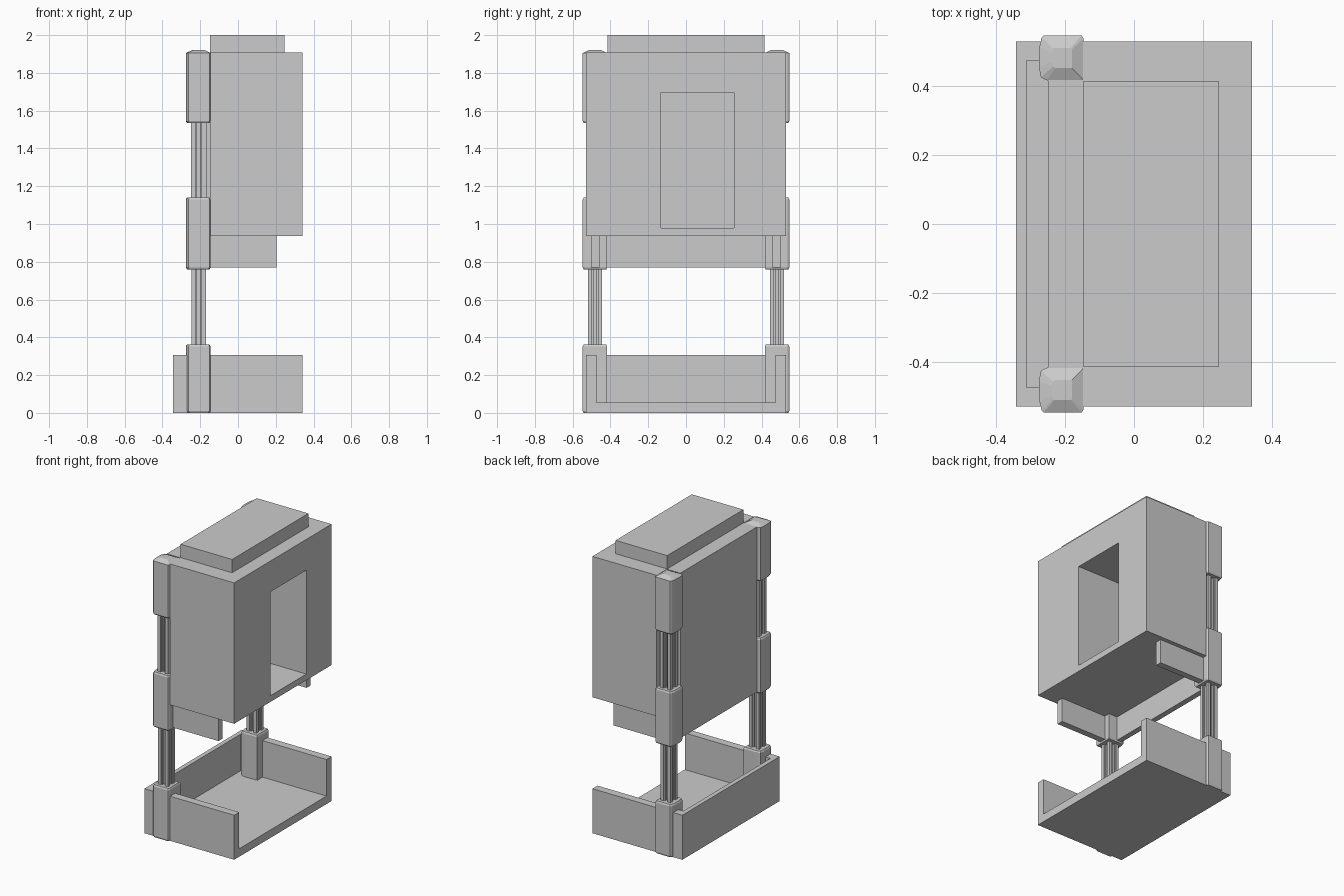
import bpy, bmesh

if "Cube" in bpy.data.objects:
    bpy.data.objects.remove(bpy.data.objects["Cube"])


def finish(name, bm):
    bmesh.ops.recalc_face_normals(bm, faces=bm.faces[:])
    me = bpy.data.meshes.new(name)
    bm.to_mesh(me)
    bm.free()
    ob = bpy.data.objects.new(name, me)
    bpy.context.collection.objects.link(ob)
    return ob


def box(name, x0, x1, y0, y1, z0, z1):
    return prism(name, [(x0, y0), (x1, y0), (x1, y1), (x0, y1)], z0, z1)


def loft(name, rings):
    """Join rings of equal point count, each given as (points, z), and cap the ends."""
    bm = bmesh.new()
    vs = [[bm.verts.new((x, y, z)) for x, y in pts] for pts, z in rings]
    n = len(vs[0])
    for a, b in zip(vs, vs[1:]):
        for i in range(n):
            j = (i + 1) % n
            bm.faces.new((a[i], a[j], b[j], b[i]))
    bm.faces.new(vs[0][::-1])
    bm.faces.new(vs[-1])
    return finish(name, bm)


def prism(name, pts, z0, z1):
    return loft(name, [(pts, z0), (pts, z1)])


def mirrored(pts, s):
    return [(x, y * s) for x, y in pts]


def shrink(pts, k, cx=-0.208, cy=0.482):
    return [(cx + (x - cx) * k, cy + (y - cy) * k) for x, y in pts]


# base tray, open at +x
bx, by, ix, iy = -0.343, 0.53, -0.312, 0.475
prism("tray_floor", [(bx, -by), (0.342, -by), (0.342, by), (bx, by)], 0, 0.055)
prism("tray_wall", [(bx, -by), (0.342, -by), (0.342, -iy), (ix, -iy),
                    (ix, iy), (0.342, iy), (0.342, by), (bx, by)], 0.055, 0.307)

# cabin with a narrower back that fits between the posts
cabin = prism("cabin", [(0.342, -0.53), (0.342, 0.53), (-0.148, 0.53), (-0.148, 0.418),
                        (-0.25, 0.418), (-0.25, -0.418), (-0.148, -0.418), (-0.148, -0.53)],
              0.937, 1.908)

# deep recess in the cabin front
cutter = box("recess_cutter", -0.2, 0.5, -0.132, 0.255, 0.98, 1.695)
cutter.hide_render = True
cutter.hide_viewport = True
cut = cabin.modifiers.new("recess", "BOOLEAN")
cut.object = cutter
cut.operation = "DIFFERENCE"
cut.solver = "EXACT"

# top box and rear cross bar
box("top_box", -0.147, 0.246, -0.415, 0.415, 1.908, 2.0)
box("cross_bar", -0.25, -0.212, -0.42, 0.42, 0.77, 0.937)

# housing outline, with slightly bulged outer face
housing = [(-0.146, 0.417), (-0.253, 0.417), (-0.27, 0.425), (-0.276, 0.455), (-0.274, 0.515),
           (-0.268, 0.541), (-0.262, 0.547), (-0.152, 0.547), (-0.146, 0.538)]


def rail_profile(h, slot=0.008, depth=0.022, step=0.016):
    """Square extrusion with a stepped slot in each side."""
    side = [(-h, -h), (-step, -h), (-step, -h + 0.008), (-slot, -h + 0.008),
            (-slot, -h + depth), (slot, -h + depth), (slot, -h + 0.008),
            (step, -h + 0.008), (step, -h)]
    pts = []
    for _ in range(4):
        pts += side
        side = [(-y, x) for x, y in side]
    return [(x - 0.208, y + 0.482) for x, y in pts]


for s, tag in ((1, "back"), (-1, "front")):
    # sliding housings with softened ends
    for part, z0, z1 in (("lower", 0, 0.362), ("middle", 0.76, 1.14)):
        small = mirrored(shrink(housing, 0.92), s)
        full = mirrored(housing, s)
        loft(f"{tag}_{part}_housing", [(small, z0), (full, z0 + 0.01),
                                       (full, z1 - 0.01), (small, z1)])
    # top housing with a low faceted cap
    full = mirrored(housing, s)
    loft(f"{tag}_upper_housing", [(mirrored(shrink(housing, 0.92), s), 1.535), (full, 1.545),
                                  (full, 1.905), (mirrored(shrink(housing, 0.45), s), 1.922)])
    # slotted rails
    prism(f"{tag}_lower_rail", mirrored(rail_profile(0.0375), s), 0.35, 0.77)
    prism(f"{tag}_upper_rail", mirrored(rail_profile(0.040), s), 1.13, 1.545)
    # support arm under the cabin
    box(f"{tag}_support_arm", -0.16, 0.203, s * 0.48 - 0.022, s * 0.48 + 0.022, 0.77, 0.937)
